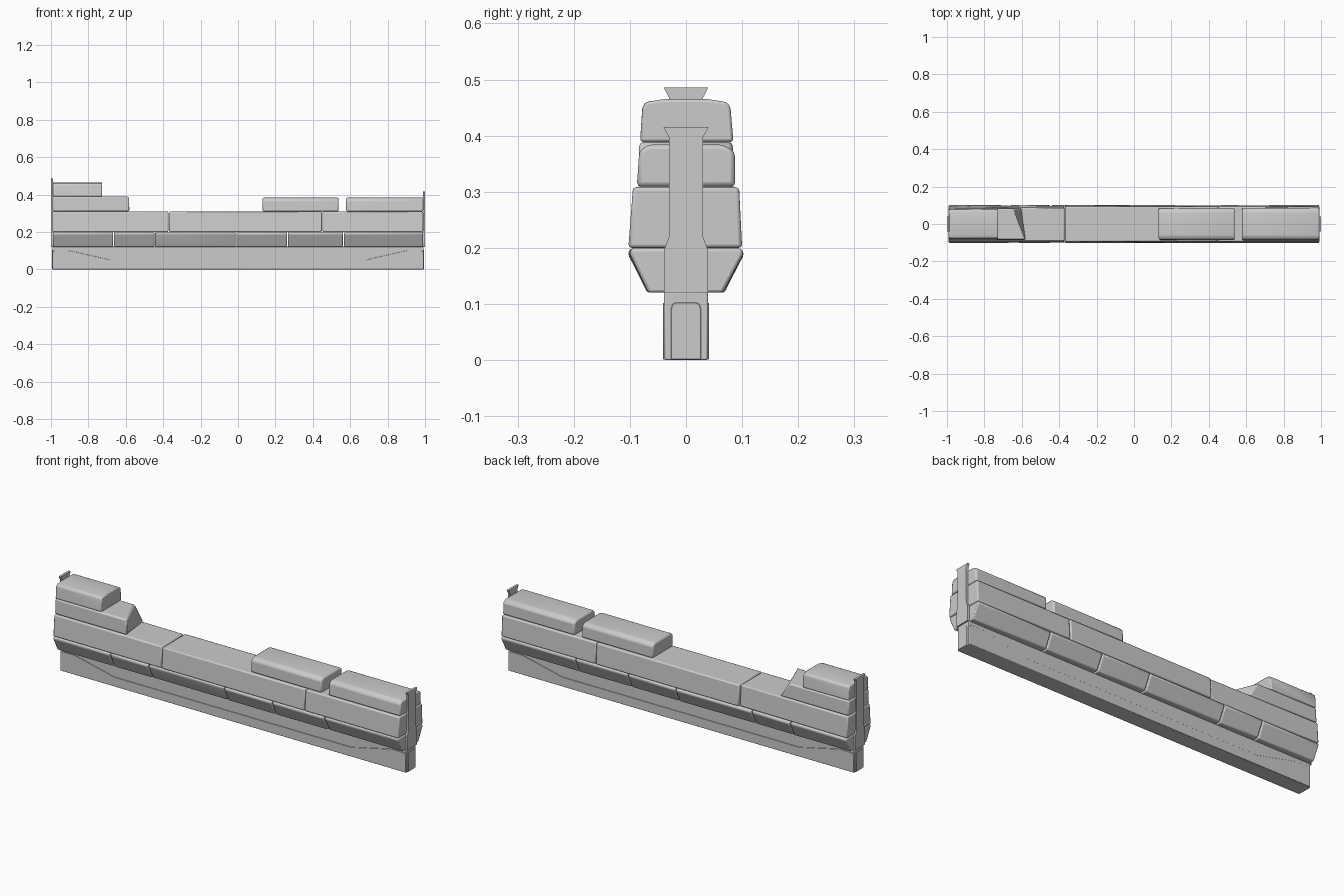
import bpy, bmesh, random
from mathutils import Vector

if "Cube" in bpy.data.objects:
    bpy.data.objects.remove(bpy.data.objects["Cube"])

random.seed(4)


def prism(name, pts, to3d, a, b, bevel=0.0, segs=2, jitter=0.0):
    """Extrude a 2D profile between a and b, then bevel and smooth it."""
    bm = bmesh.new()
    lo = [bm.verts.new(to3d(p, a)) for p in pts]
    hi = [bm.verts.new(to3d(p, b)) for p in pts]
    bm.faces.new(lo)
    bm.faces.new(hi[::-1])
    n = len(pts)
    for i in range(n):
        bm.faces.new((lo[i], hi[i], hi[(i + 1) % n], lo[(i + 1) % n]))
    for v in bm.verts:
        v.co += Vector((0, random.uniform(-jitter, jitter), 0))
    bmesh.ops.recalc_face_normals(bm, faces=bm.faces)
    me = bpy.data.meshes.new(name)
    bm.to_mesh(me)
    bm.free()
    ob = bpy.data.objects.new(name, me)
    bpy.context.collection.objects.link(ob)
    if bevel:
        m = ob.modifiers.new("bevel", "BEVEL")
        m.width, m.segments, m.limit_method = bevel, segs, "ANGLE"
        m.angle_limit = 0.3
    bpy.ops.object.select_all(action="DESELECT")
    ob.select_set(True)
    bpy.context.view_layer.objects.active = ob
    bpy.ops.object.shade_smooth_by_angle(angle=0.7)
    return ob


def along_x(p, x):
    return (x, p[0], p[1])


def along_y(p, y):
    return (p[0], y, p[1])


def mirror(half):
    """Mirror a half profile (bottom to top) around its vertical axis."""
    return half + [(-y, z) for y, z in reversed(half)]


def course(name, joints, half, gap=0.003, bevel=0.006, jitter=0.002):
    """One row of stones split at the given x joints."""
    for i, (x0, x1) in enumerate(zip(joints, joints[1:])):
        prism(f"{name}_{i + 1}", mirror(half), along_x, x0 + gap / 2, x1 - gap / 2,
              bevel, 2, jitter)


# Base beam with raised skirt on its faces and an arched panel on each end
prism("base_beam", mirror([(0.039, 0), (0.039, 0.122)]), along_x, -0.993, 0.993, 0.003)
skirt = [(-0.99, 0.001), (-0.99, 0.092), (-0.98, 0.102), (-0.91, 0.102), (-0.89, 0.098),
         (-0.68, 0.05)]
skirt += [(-x, z) for x, z in reversed(skirt)]
prism("base_skirt", skirt, along_y, -0.041, 0.041, 0.001, 1)
arch = mirror([(0.027, 0.001), (0.027, 0.09), (0.024, 0.1), (0.017, 0.103)])
prism("base_end_panel", arch, along_x, -0.995, 0.995, 0.001, 1)

# Lower course: stones flaring outward
course("lower_stone", [-0.992, -0.665, -0.445, -0.01, 0.265, 0.565, 0.992],
       [(0.067, 0.12), (0.102, 0.189), (0.098, 0.199)], gap=0.005)

# Middle course: long stones, the left one a little thinner at its outer end
mid = [(0.101, 0.2), (0.093, 0.308)]
course("middle_stone", [-0.37, 0.45, 0.992], mid)
left = prism("middle_stone_left", mirror([(0.099, 0.2), (0.091, 0.309)]), along_x,
             -0.992, -0.372, 0.006)
for v in left.data.vertices:
    if v.co.x > -0.5 and v.co.y > 0:
        v.co.y -= 0.006

# Upper course: loose remaining stones
upper = [(0.086, 0.309), (0.085, 0.372), (0.066, 0.384)]
for name, x0, x1 in (("upper_stone_centre", 0.13, 0.54), ("upper_stone_right", 0.577, 0.992)):
    course(name, [x0, x1], upper, bevel=0.008)
step = prism("upper_stone_left", mirror([(0.086, 0.31), (0.083, 0.389)]), along_x,
             -0.992, -0.58, 0.008)
for v in step.data.vertices:  # broken back corner
    if v.co.x > -0.7 and v.co.y > 0:
        v.co.x -= 0.07 if v.co.z > 0.35 else 0.02

# Top stone with a slightly crowned top
course("top_stone", [-0.992, -0.725],
       [(0.083, 0.389), (0.079, 0.452), (0.07, 0.46), (0.04, 0.465)], bevel=0.006)

# Flared end posts, the left one taller
for name, s, top in (("end_post_right", 1, 0.415), ("end_post_left", -1, 0.486)):
    half = [(0.039, 0.12), (0.039, 0.197), (0.03, 0.22), (0.03, top - 0.019), (0.04, top)]
    prism(name, mirror(half), along_x, s * 0.988, s * 1.0)
